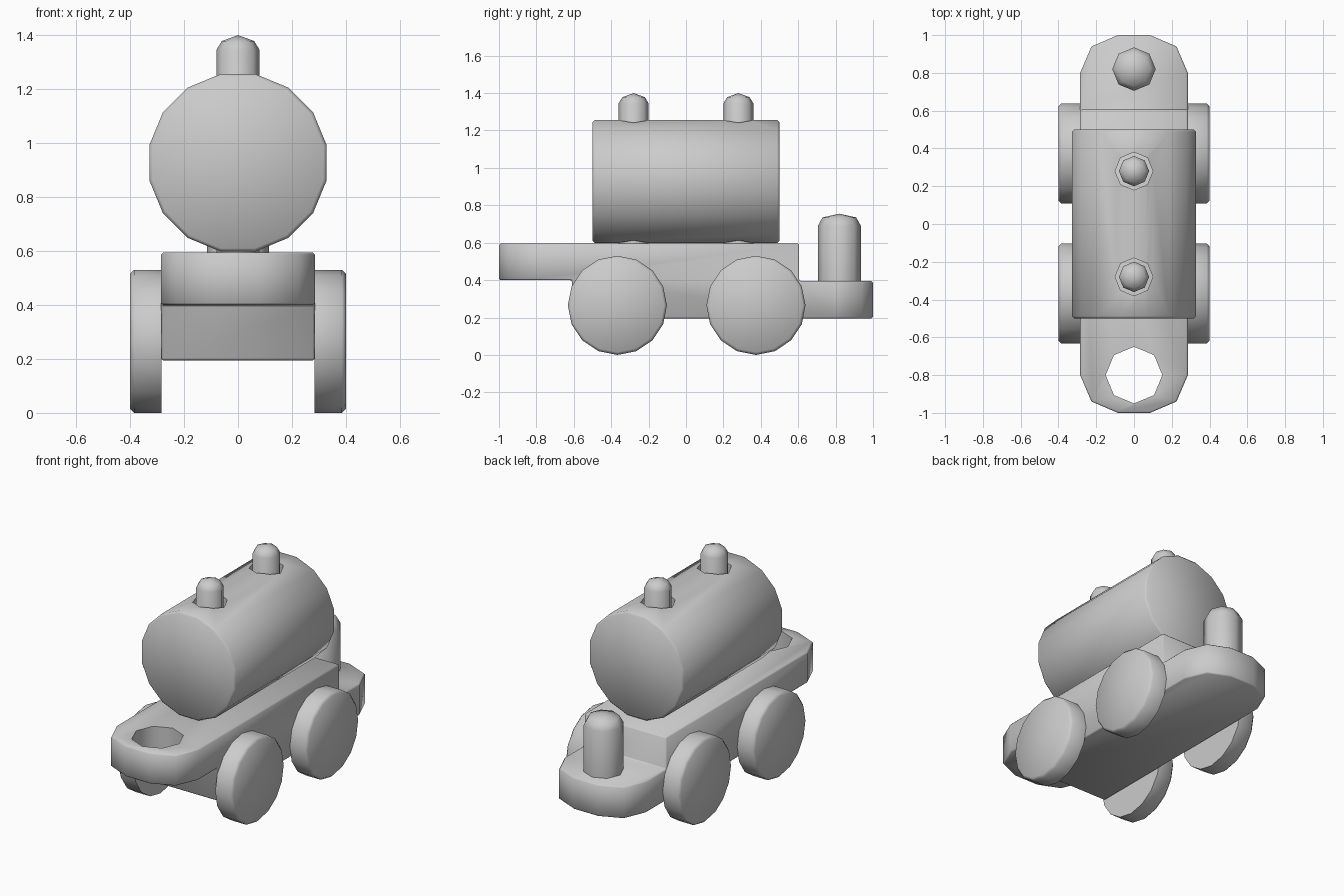
import bpy, bmesh
from math import pi, cos, sin, radians
from mathutils import Matrix

if "Cube" in bpy.data.objects:
    bpy.data.objects.remove(bpy.data.objects["Cube"])


def to_object(bm, name):
    bmesh.ops.recalc_face_normals(bm, faces=bm.faces)
    me = bpy.data.meshes.new(name)
    bm.to_mesh(me)
    bm.free()
    ob = bpy.data.objects.new(name, me)
    bpy.context.collection.objects.link(ob)
    return ob


def prism(name, points, vector):
    bm = bmesh.new()
    face = bm.faces.new([bm.verts.new(p) for p in points])
    ext = bmesh.ops.extrude_face_region(bm, geom=[face], use_keep_orig=True)
    new = [v for v in ext["geom"] if isinstance(v, bmesh.types.BMVert)]
    bmesh.ops.translate(bm, verts=new, vec=vector)
    return to_object(bm, name)


def lathe(name, profile, sides, matrix, phase=0.0):
    """Revolve (radius, height) rings round local z; radius 0 makes a tip."""
    bm = bmesh.new()
    rings = []
    for r, h in profile:
        if r == 0:
            rings.append([bm.verts.new((0, 0, h))] * sides)
        else:
            angles = [2 * pi * (i + phase) / sides for i in range(sides)]
            rings.append([bm.verts.new((r * cos(a), r * sin(a), h)) for a in angles])
    for a, b in zip(rings, rings[1:]):
        for i in range(sides):
            j = (i + 1) % sides
            bm.faces.new(dict.fromkeys((a[i], a[j], b[j], b[i])))
    for ring in (rings[0], rings[-1]):
        if ring[0] is not ring[1]:
            bm.faces.new(ring)
    bmesh.ops.transform(bm, matrix=matrix, verts=bm.verts)
    return to_object(bm, name)


def activate(ob):
    bpy.ops.object.select_all(action='DESELECT')
    ob.select_set(True)
    bpy.context.view_layer.objects.active = ob


def boolean(ob, cutter, operation):
    activate(ob)
    m = ob.modifiers.new("cut", 'BOOLEAN')
    m.operation, m.object, m.solver = operation, cutter, 'EXACT'
    bpy.ops.object.modifier_apply(modifier=m.name)
    bpy.data.objects.remove(cutter)


def bevel(ob, width):
    activate(ob)
    m = ob.modifiers.new("bevel", 'BEVEL')
    m.width, m.segments, m.angle_limit = width, 1, radians(50)
    bpy.ops.object.modifier_apply(modifier=m.name)


def smooth(ob):
    activate(ob)
    bpy.ops.object.shade_smooth_by_angle(angle=radians(50))


def at(x, y, z=0):
    return Matrix.Translation((x, y, z))


# Chassis: stepped side profile trimmed by the rounded plan outline
side = [(-1.1, 0.4), (-0.61, 0.4), (-0.61, 0.195), (1.1, 0.195),
        (1.1, 0.395), (0.605, 0.395), (0.605, 0.595), (-1.1, 0.595)]
chassis = prism("chassis", [(-0.5, y, z) for y, z in side], (1, 0, 0))
end = [(0.285, 0.8), (0.225, 0.94), (0.085, 1.0)]
half = [(x, -y) for x, y in reversed(end)] + end
plan = half + [(-x, y) for x, y in reversed(half)]
boolean(chassis, prism("outline", [(x, y, 0) for x, y in plan], (0, 0, 1)), 'INTERSECT')
bevel(chassis, 0.008)
# Coupling hole in the front tongue
boolean(chassis, lathe("hole", [(0.15, 0.1), (0.15, 0.8)], 8, at(0, -0.8)), 'DIFFERENCE')
smooth(chassis)

# Coupling peg on the rear tongue
smooth(lathe("coupling_peg", [(0.115, 0.39), (0.115, 0.69), (0.09, 0.735), (0, 0.755)],
             8, at(0, 0.82)))

# Tank with two vertical through holes
b = 0.012
tank = lathe("tank", [(0.335 - b, -0.5), (0.335, b - 0.5), (0.335, 0.5 - b), (0.335 - b, 0.5)],
             16, at(0, 0, 0.927) @ Matrix.Rotation(pi / 2, 4, 'X'), 0.5)
for y in (-0.28, 0.28):
    boolean(tank, lathe("hole", [(0.1, 0.4), (0.1, 1.5)], 8, at(0, y)), 'DIFFERENCE')
smooth(tank)

# Pegs that rise from the chassis through the tank
for name, y in (("front_peg", -0.28), ("rear_peg", 0.28)):
    smooth(lathe(name, [(0.08, 0.59), (0.08, 1.345), (0.06, 1.378), (0, 1.4)], 8, at(0, y)))

# Wheels, rounded on the outer rim
for end_name, y in (("front", -0.367), ("rear", 0.374)):
    for side_name, s in (("left", -1), ("right", 1)):
        turn = Matrix.Rotation(s * pi / 2, 4, 'Y')
        smooth(lathe(f"{end_name}_{side_name}_wheel",
                     [(0.265, 0.284), (0.265, 0.385), (0.25, 0.4)],
                     16, at(0, y, 0.265) @ turn))
